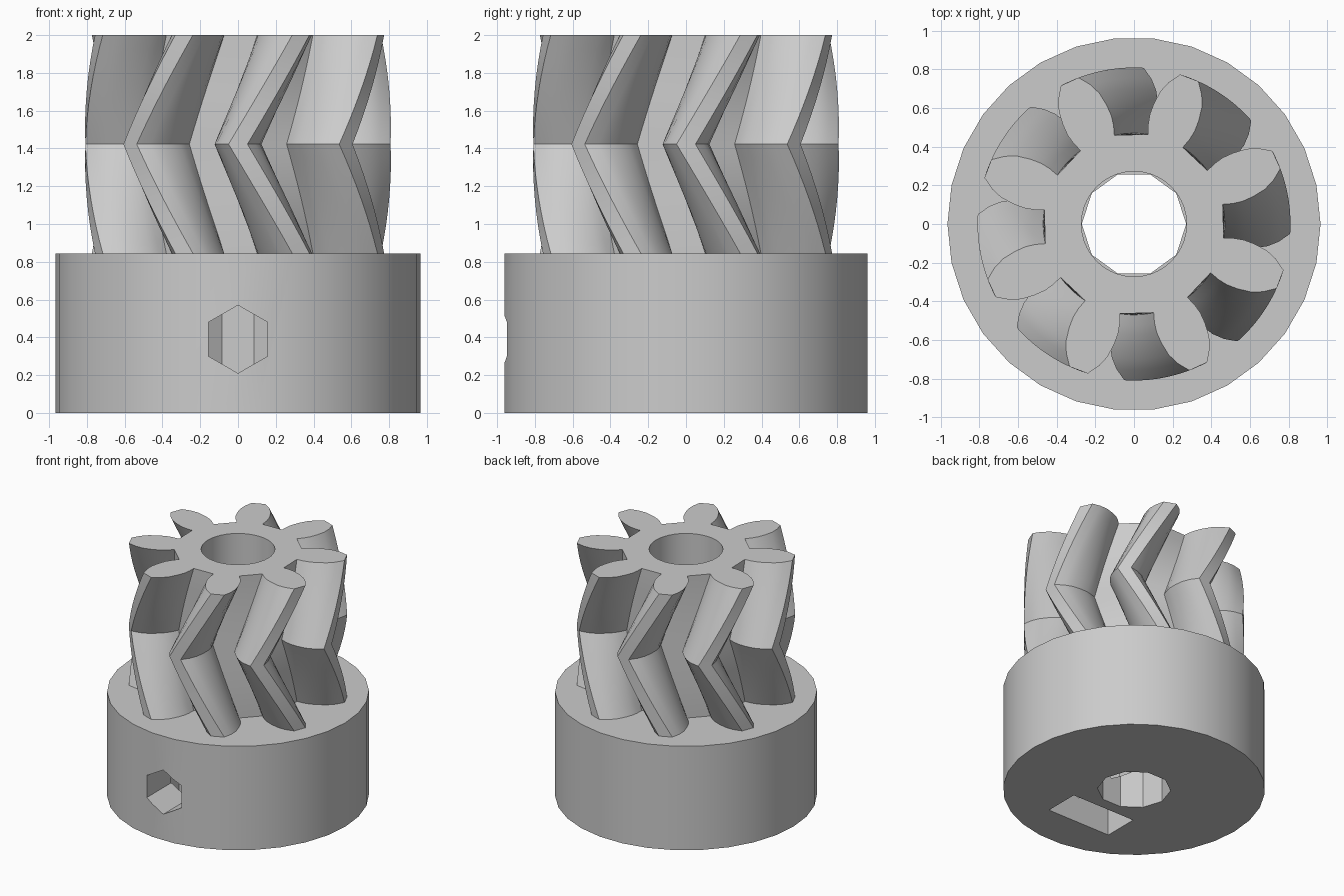
import bpy, bmesh, math
from mathutils import Matrix

cube = bpy.data.objects.get("Cube")
if cube:
    bpy.data.objects.remove(cube, do_unlink=True)

HUB_TOP, TOP = 0.845, 2.0
MID = (HUB_TOP + TOP) / 2
TEETH, TWIST, SLICES = 8, math.radians(24.3), 8

grey = bpy.data.materials.new("plain_grey")
grey.use_nodes = True
grey.diffuse_color = (0.6, 0.6, 0.6, 1)
grey.node_tree.nodes["Principled BSDF"].inputs["Base Color"].default_value = (0.6, 0.6, 0.6, 1)


def finish(name, bm):
    """Turn a bmesh into a linked object."""
    bmesh.ops.recalc_face_normals(bm, faces=bm.faces)
    mesh = bpy.data.meshes.new(name)
    bm.to_mesh(mesh)
    bm.free()
    mesh.materials.append(grey)
    obj = bpy.data.objects.new(name, mesh)
    bpy.context.collection.objects.link(obj)
    return obj


def loft(name, rings):
    """Solid through matching rings, with flat end caps."""
    bm = bmesh.new()
    loops = [[bm.verts.new(p) for p in ring] for ring in rings]
    n = len(loops[0])
    for a, b in zip(loops, loops[1:]):
        for i in range(n):
            j = (i + 1) % n
            bm.faces.new((a[i], a[j], b[j], b[i]))
    bm.faces.new(loops[0][::-1])
    bm.faces.new(loops[-1])
    return finish(name, bm)


def prism(name, outline, z0, z1):
    return loft(name, [[(x, y, z) for x, y in outline] for z in (z0, z1)])


def polygon(radius, sides, start=0.0):
    return [(radius * math.cos(start + math.tau * i / sides),
             radius * math.sin(start + math.tau * i / sides)) for i in range(sides)]


def cut(target, cutter):
    """Subtract the cutter, then discard it."""
    cutter.hide_render = True
    mod = target.modifiers.new("cut", 'BOOLEAN')
    mod.operation, mod.solver, mod.object = 'DIFFERENCE', 'EXACT', cutter
    bpy.context.view_layer.objects.active = target
    bpy.ops.object.modifier_apply(modifier=mod.name)
    bpy.data.objects.remove(cutter, do_unlink=True)


def smooth(obj):
    bpy.ops.object.select_all(action='DESELECT')
    obj.select_set(True)
    bpy.context.view_layer.objects.active = obj
    bpy.ops.object.shade_smooth_by_angle(angle=math.radians(28))


# Hub with a ten-sided bore
hub = prism("hub", polygon(0.965, 30), 0, HUB_TOP)
cut(hub, prism("bore_cutter", polygon(0.27, 10), -0.1, 1.0))

# Six-sided screw hole from the front into the bore
screw = prism("screw_cutter", polygon(0.18, 6, math.pi / 2), 0.0, 1.2)
screw.data.transform(Matrix.Translation((0, 0, 0.39)) @ Matrix.Rotation(math.pi / 2, 4, 'X'))
cut(hub, screw)

# Nut pocket, open at the underside, with a peaked roof
pocket = prism("pocket_cutter", [(-0.285, -0.1), (0.285, -0.1), (0.285, 0.555),
                                 (0, 0.72), (-0.285, 0.555)], 0.35, 0.635)
pocket.data.transform(Matrix.Rotation(math.pi / 2, 4, 'X'))
cut(hub, pocket)
smooth(hub)

# Tooth outline: distance from axis and half width, root to tip
flank = [(0.46, 0.096), (0.51, 0.114), (0.56, 0.124), (0.62, 0.124),
         (0.69, 0.115), (0.75, 0.091), (0.808, 0.05)]
tooth = [(r, -w) for r, w in flank] + [(r, w) for r, w in reversed(flank)]


def gear_ring(z, turn):
    ring = []
    for k in range(TEETH):
        a = turn + math.tau * k / TEETH
        c, s = math.cos(a), math.sin(a)
        ring += [(x * c - y * s, x * s + y * c, z) for x, y in tooth]
    return ring


# Herringbone gear: twists back to the middle, then forward again
rings = []
for i in range(2 * SLICES + 1):
    t = i / SLICES - 1
    rings.append(gear_ring(MID + t * (TOP - MID), abs(t) * TWIST))
gear = loft("herringbone_gear", rings)
cut(gear, prism("gear_bore_cutter", polygon(0.272, 40), 0.5, 2.2))
smooth(gear)
